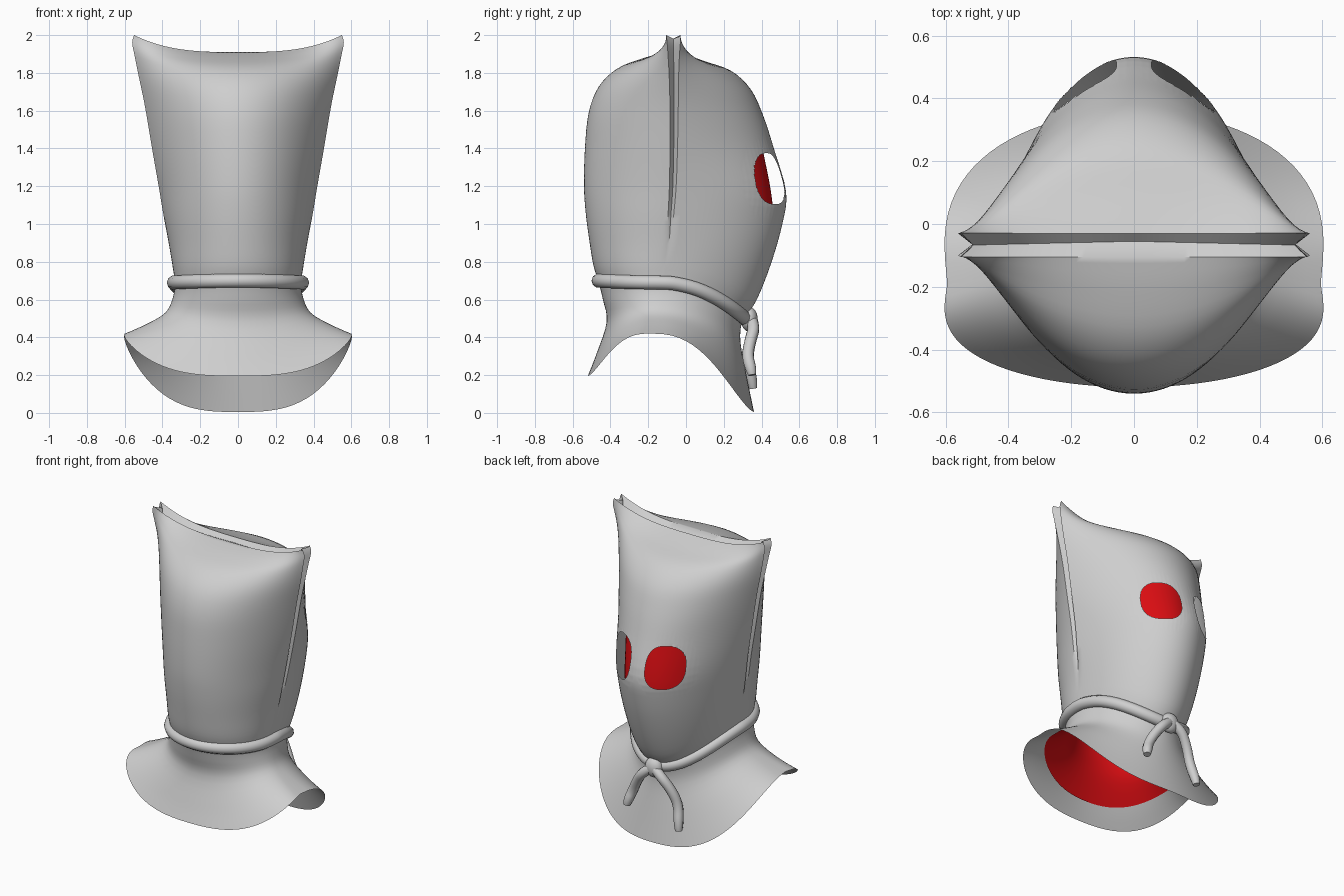
import bpy, bmesh, math
from mathutils import Vector

if "Cube" in bpy.data.objects:
    bpy.data.objects.remove(bpy.data.objects["Cube"])


def material(name, rgb):
    m = bpy.data.materials.new(name)
    m.diffuse_color = (*rgb, 1)
    m.use_nodes = True
    m.node_tree.nodes["Principled BSDF"].inputs["Base Color"].default_value = m.diffuse_color
    return m


grey = material("grey cloth", (0.62, 0.62, 0.62))
red = material("red lining", (0.7, 0.004, 0.006))

# Section levels: z front, side, back | y front, side, back | half width | pointedness | seam depth, seam half gap
LEVELS = [
    (.195, .42, .005, -.52, -.19, .36, .595, -.3, 0, .005),
    (.31, .47, .20, -.475, -.17, .32, .485, -.15, 0, .005),
    (.48, .53, .36, -.42, -.15, .29, .385, 0, 0, .005),
    (.60, .61, .45, -.44, -.13, .29, .345, 0, 0, .005),
    (.70, .69, .50, -.465, -.12, .31, .335, 0, 0, .005),
    (.78, .78, .60, -.49, -.11, .375, .347, 0, 0, .005),
    (.90, .90, .79, -.51, -.09, .45, .367, .1, .004, .01),
    (1.05, 1.05, 1.0, -.53, -.08, .51, .395, .25, .015, .015),
    (1.2, 1.2, 1.17, -.54, -.07, .53, .42, .38, .025, .018),
    (1.4, 1.4, 1.4, -.535, -.065, .465, .455, .5, .03, .02),
    (1.59, 1.62, 1.57, -.515, -.063, .41, .492, .62, .035, .022),
    (1.73, 1.78, 1.71, -.46, -.064, .345, .525, .75, .04, .025),
    (1.825, 1.89, 1.81, -.36, -.065, .24, .547, .9, .045, .03),
    (1.88, 1.96, 1.865, -.22, -.065, .09, .56, 1, .045, .035),
    (1.91, 2.0, 1.91, -.105, -.067, -.03, .55, 1, .04, .038),
]
QUARTER = 24
STEPS = 4


def blend(table, i, f):
    """Catmull-Rom blend of a level table."""
    a, b, c, d = (table[min(max(i + k, 0), len(table) - 1)] for k in (-1, 0, 1, 2))
    return [.5 * (2 * q + (r - p) * f + (2 * p - 5 * q + 4 * r - s) * f * f
                  + (3 * q - p - 3 * r + s) * f ** 3) for p, q, r, s in zip(a, b, c, d)]


def section(lv):
    """Closed ring: right side front to back with seam notch, then its mirror."""
    zf, zs, zb, yf, ys, yb, w, p, depth, gap = lv

    def point(k, y_end, z_end, lip):
        s = k / QUARTER
        t = s * math.pi / 2
        x = w * (math.sin(t) * (1 - p) + s * p)
        c = max(math.cos(t), 0) ** (1 + min(p, 0) * .7)
        q = max(p, 0)
        rise = (1 - q) * math.sin(t) ** (2 - min(p, 0) * 3.3) + q * s ** 3
        return Vector((x, lip + (y_end - lip) * c, z_end + (zs - z_end) * rise))

    half = [point(k, yf, zf, ys - gap) for k in range(QUARTER + 1)]
    half.append(Vector((w - depth, ys, zs - depth * .3)))
    half += [point(k, yb, zb, ys + gap) for k in range(QUARTER, -1, -1)]
    return half + [Vector((-v.x, v.y, v.z)) for v in half[-2:0:-1]]


def loft(table):
    rings = [section(blend(table, i, k / STEPS)) for i in range(len(table) - 1) for k in range(STEPS)]
    return rings + [section(table[-1])]


def skin(bm, rings):
    grid = [[bm.verts.new(v) for v in ring] for ring in rings]
    n = len(grid[0])
    for lo, hi in zip(grid, grid[1:]):
        for j in range(n):
            k = (j + 1) % n
            bm.faces.new((lo[j], lo[k], hi[k], hi[j]))
    return grid


def new_object(name, bm, mat, angle=45):
    me = bpy.data.meshes.new(name)
    bm.to_mesh(me)
    bm.free()
    ob = bpy.data.objects.new(name, me)
    bpy.context.collection.objects.link(ob)
    me.materials.append(mat)
    bpy.ops.object.select_all(action='DESELECT')
    ob.select_set(True)
    bpy.context.view_layer.objects.active = ob
    bpy.ops.object.shade_smooth_by_angle(angle=math.radians(angle))
    return ob


# Hood: lofted sections from hem to the top seam, whose lips fold into a valley
rings = loft(LEVELS)
notch_y = LEVELS[-1][4]
for v in rings[-1]:
    if abs(v.y - notch_y) < .001:
        v.z = 1.94
valley = []
for v in rings[-1]:
    x = v.x if abs(v.y - notch_y) < .001 else v.x * .51 / .55
    valley.append(Vector((x, notch_y + .012 * (1 - abs(x / .51)), 1.885 + .04 * abs(x / .51) ** 3)))
bm = bmesh.new()
grid = skin(bm, rings + [valley])
bmesh.ops.remove_doubles(bm, verts=grid[-1], dist=.002)

# Eye holes at the back: refine the cloth there, cut, and pull the edges onto a rounded outline
EX, EZ, RX, RZ = .155, 1.24, .10, .135


def oval(v):
    return (abs((abs(v.x) - EX) / RX) ** 2.5 + abs((v.z - EZ) / RZ) ** 2.5) ** .4


def near_eye(limit):
    return [f for f in bm.faces
            if f.calc_center_median().y > .2 and oval(f.calc_center_median()) < limit]


edges = list({e for f in near_eye(1.45) for e in f.edges})
bmesh.ops.subdivide_edges(bm, edges=edges, cuts=4, use_grid_fill=True)
bmesh.ops.delete(bm, geom=near_eye(1), context='FACES')
for v in bm.verts:
    if v.is_boundary and v.co.y > .2 and v.co.z > 1:
        d = oval(v.co)
        v.co.x = math.copysign(EX + (abs(v.co.x) - EX) / d, v.co.x)
        v.co.z = EZ + (v.co.z - EZ) / d
new_object("hood", bm, grey)

# Red lining: a slightly smaller shell inside the hood, starting above the hem.
# Each pair is the inset at the front and sides, and at the back around the eyes.
INSET = [(.008, .008), (.012, .012), (.03, .03), (.045, .045), (.03, .03), (.015, .03),
         (.015, .05), (.015, .08), (.015, .06), (.015, .035), (.015, .02), (.015, .02)]
lining = []
for lv, (d, back) in zip(LEVELS[1:13], INSET):
    zf, zs, zb, yf, ys, yb, w, p, depth, gap = lv
    lining.append((zf, zs, zb, yf + d, ys, yb - back, w - d - depth, p, 0, .003))
bm = bmesh.new()
grid = skin(bm, loft(lining))
bm.faces.new(grid[-1])
new_object("lining", bm, red)


# Cord, knot and tails
def tube(name, points, radius, closed=False):
    cu = bpy.data.curves.new(name, 'CURVE')
    cu.dimensions = '3D'
    cu.bevel_depth = radius
    cu.bevel_resolution = 3
    cu.resolution_u = 6
    cu.use_fill_caps = True
    sp = cu.splines.new('NURBS')
    sp.points.add(len(points) - 1)
    for i, (p, co) in enumerate(zip(sp.points, points)):
        p.co = (*co, 1)
        p.radius = 1 if closed or i < len(points) - 1 else .7
    sp.use_cyclic_u = closed
    sp.use_endpoint_u = not closed
    sp.order_u = 3
    cu.materials.append(grey)
    ob = bpy.data.objects.new(name, cu)
    bpy.context.collection.objects.link(ob)
    return ob


neck = list(LEVELS[4])
neck[9] = 0
neck[6] += .005
tube("neck_cord", section(neck)[::4], .038, True)
tube("left_tail", [(0, .34, .5), (-.06, .365, .47), (-.13, .34, .38), (-.17, .32, .28), (-.19, .35, .17),
                   (-.195, .355, .13)], .031)
tube("right_tail", [(0, .34, .5), (.06, .365, .46), (.12, .34, .38), (.16, .325, .3), (.185, .345, .23),
                    (.19, .35, .2)], .031)

bm = bmesh.new()
bmesh.ops.create_uvsphere(bm, u_segments=20, v_segments=12, radius=1)
for v in bm.verts:
    v.co = Vector((v.co.x * .06, v.co.y * .045 + .335, v.co.z * .065 + .495))
new_object("knot", bm, grey)
